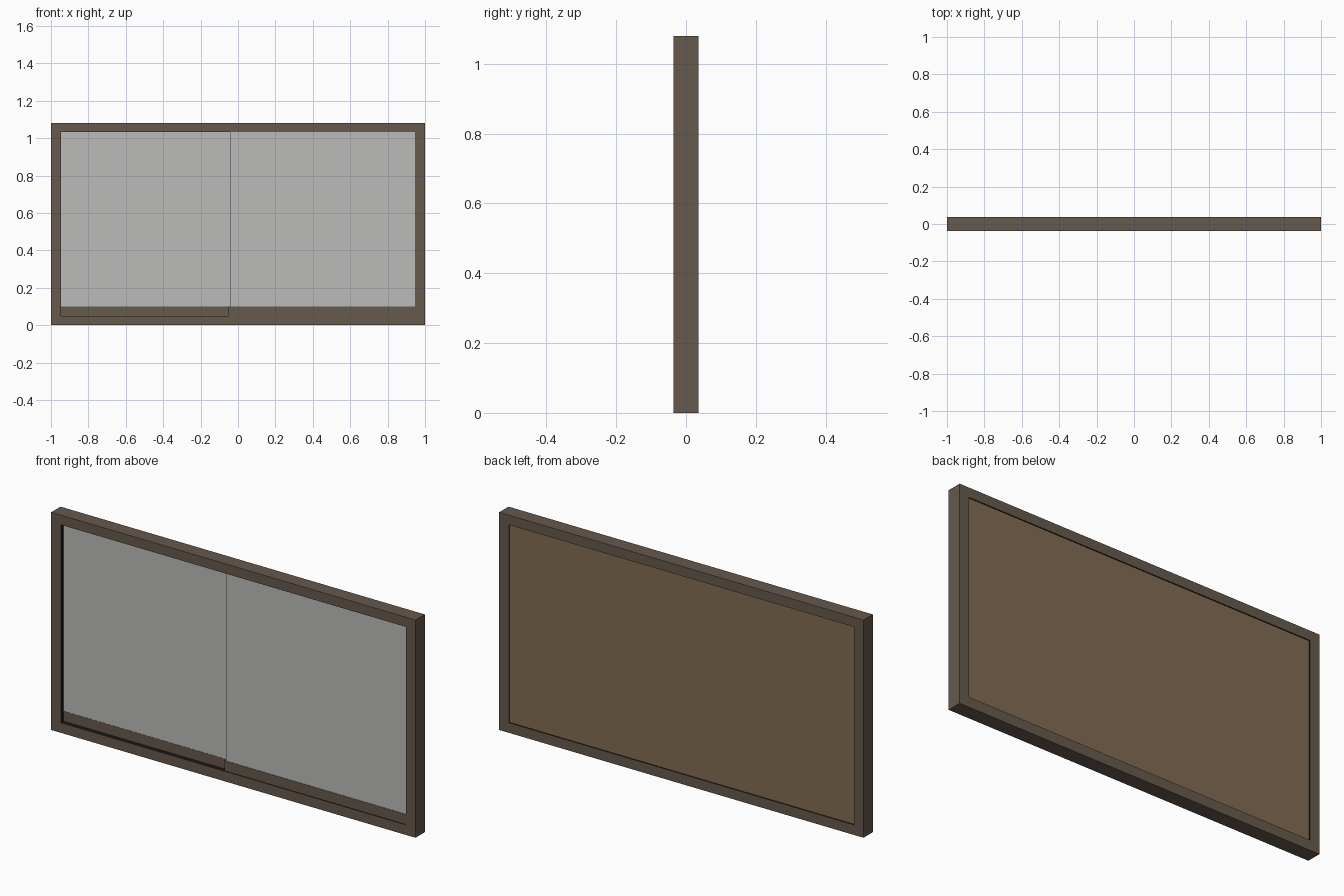
import bpy, bmesh

if "Cube" in bpy.data.objects:
    bpy.data.objects.remove(bpy.data.objects["Cube"])

def material(name, rgb):
    m = bpy.data.materials.new(name)
    m.diffuse_color = (*rgb, 1)
    m.use_nodes = True
    m.node_tree.nodes["Principled BSDF"].inputs["Base Color"].default_value = m.diffuse_color
    return m

FRAME = material("dark brown", (0.135, 0.100, 0.073))
LINER = material("near black", (0.012, 0.010, 0.008))
BOARD = material("light grey", (0.50, 0.50, 0.49))
BACK = material("tan brown", (0.225, 0.150, 0.085))

def finish(name, bm, mats):
    me = bpy.data.meshes.new(name)
    bmesh.ops.recalc_face_normals(bm, faces=bm.faces)
    bm.to_mesh(me)
    bm.free()
    for m in mats:
        me.materials.append(m)
    ob = bpy.data.objects.new(name, me)
    bpy.context.collection.objects.link(ob)
    return ob

def box(name, x, y, z, mat):
    bm = bmesh.new()
    bmesh.ops.create_cube(bm, size=1)
    for v in bm.verts:
        v.co = [r[0] if c < 0 else r[1] for c, r in zip(v.co, (x, y, z))]
    return finish(name, bm, [mat])

W, D, H = 1.0, 0.0365, 1.08          # half width, half depth, height
IX, Z0, Z1 = 0.947, 0.05, 1.032      # opening

# Outer frame: rectangular ring with dark inner walls
bm = bmesh.new()
def loop(x, z0, z1, y):
    return [bm.verts.new((a, y, b)) for a, b in ((-x, z0), (x, z0), (x, z1), (-x, z1))]
of, ob_ = loop(W, 0, H, -D), loop(W, 0, H, D)
nf, nb = loop(IX, Z0, Z1, -D), loop(IX, Z0, Z1, D)
for a, b, mi in ((of, nf, 0), (ob_, nb, 0), (of, ob_, 0), (nf, nb, 1)):
    for i in range(4):
        j = (i + 1) % 4
        bm.faces.new((a[i], a[j], b[j], b[i])).material_index = mi
finish("frame", bm, [FRAME, LINER])

# Backing sheet, slightly recessed
box("back_panel", (-IX, IX), (0.012, 0.031), (Z0, Z1), BACK)

# Left leaf sits deeper, right leaf slides in front of it
LEAF_Z = 0.10
box("left_panel", (-IX, -0.03), (-0.015, 0.011), (LEAF_Z, Z1), BOARD)
box("left_bottom_rail", (-IX, -0.03), (-0.016, 0.011), (Z0, LEAF_Z), FRAME)
box("right_panel", (-0.043, IX), (-0.031, 0.011), (LEAF_Z, Z1), BOARD)
box("right_bottom_rail", (-0.051, IX), (-0.033, 0.010), (Z0, LEAF_Z), FRAME)
